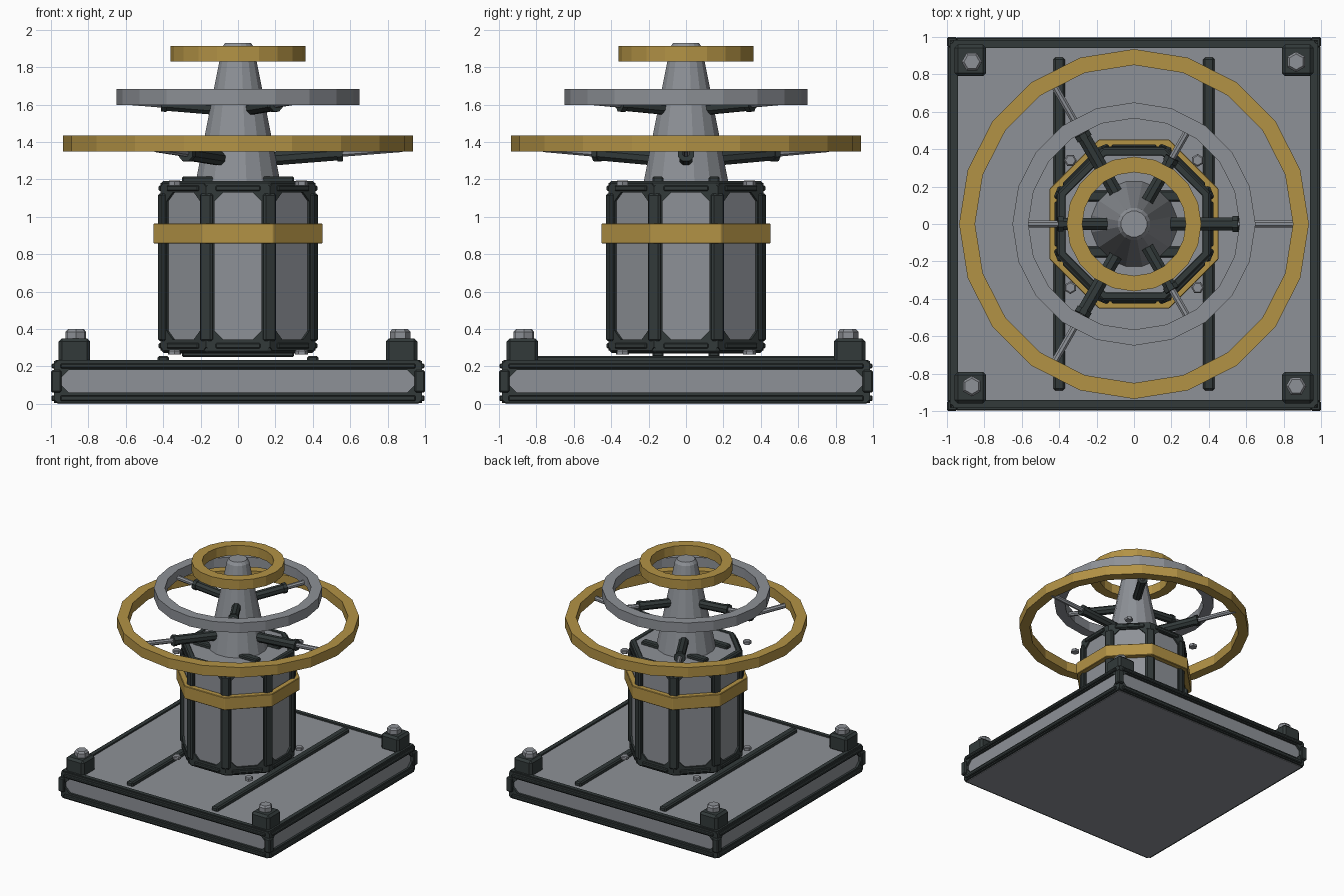
import bpy, bmesh, math
from mathutils import Vector, Matrix

if "Cube" in bpy.data.objects:
    bpy.data.objects.remove(bpy.data.objects["Cube"])


def material(name, col):
    m = bpy.data.materials.new(name)
    m.diffuse_color = (*col, 1)
    m.use_nodes = True
    m.node_tree.nodes["Principled BSDF"].inputs["Base Color"].default_value = m.diffuse_color
    return m


GREY = material("steel grey", (0.27, 0.285, 0.31))
DARK = material("dark iron", (0.032, 0.042, 0.042))
GOLD = material("brass gold", (0.45, 0.29, 0.06))


def finish(name, bm, mat, matrix=None, bevel=0):
    if matrix:
        bm.transform(matrix)
    bmesh.ops.recalc_face_normals(bm, faces=bm.faces)
    me = bpy.data.meshes.new(name)
    bm.to_mesh(me)
    bm.free()
    me.materials.append(mat)
    ob = bpy.data.objects.new(name, me)
    bpy.context.collection.objects.link(ob)
    if bevel:
        mod = ob.modifiers.new("bevel", 'BEVEL')
        mod.width, mod.segments = bevel, 1
    return ob


def box(name, lo, hi, mat, bevel=0, matrix=None):
    bm = bmesh.new()
    bmesh.ops.create_cube(bm, size=1)
    lo, hi = Vector(lo), Vector(hi)
    bm.transform(Matrix.Translation((lo + hi) / 2) @ Matrix.Diagonal((*(hi - lo), 1)))
    return finish(name, bm, mat, matrix, bevel)


def ngon(n, r, turn=0):
    return [(r * math.cos(turn + 2 * math.pi * i / n), r * math.sin(turn + 2 * math.pi * i / n))
            for i in range(n)]


def cut_rect(hw, lo, hi, c):
    """Rectangle outline with chamfered corners."""
    return [(hw, lo + c), (hw, hi - c), (hw - c, hi), (c - hw, hi),
            (-hw, hi - c), (-hw, lo + c), (c - hw, lo), (hw - c, lo)]


def ring(name, outer, inner, z0, z1, mat, matrix=None, bevel=0):
    """Flat ring between two outlines with equal point counts."""
    bm = bmesh.new()
    loops = [[bm.verts.new((x, y, z)) for x, y in pts]
             for pts, z in ((outer, z0), (outer, z1), (inner, z1), (inner, z0))]
    n = len(outer)
    for k in range(4):
        a, b = loops[k], loops[(k + 1) % 4]
        for i in range(n):
            j = (i + 1) % n
            bm.faces.new((a[i], a[j], b[j], b[i]))
    return finish(name, bm, mat, matrix, bevel)


def lathe(name, profile, n, mat, matrix=None, turn=0):
    """Closed solid stacked from n-sided outlines, profile = (radius, height)."""
    bm = bmesh.new()
    loops = [[bm.verts.new((x, y, z)) for x, y in ngon(n, r, turn)] for r, z in profile]
    for a, b in zip(loops, loops[1:]):
        for i in range(n):
            j = (i + 1) % n
            bm.faces.new((a[i], a[j], b[j], b[i]))
    bm.faces.new(loops[0][::-1])
    bm.faces.new(loops[-1])
    return finish(name, bm, mat, matrix)


def rot(a):
    return Matrix.Rotation(a, 4, 'Z')


# local (u, v, n) -> (u, -n, v): a plate drawn flat then stood up facing the front
STAND = Matrix(((1, 0, 0, 0), (0, 0, -1, 0), (0, 1, 0, 0), (0, 0, 0, 1)))
C8 = math.cos(math.pi / 8)
T8 = math.pi / 8

# base slab with framed sides
box("base_core", (-0.965, -0.965, 0), (0.965, 0.965, 0.222), GREY)
for k in range(4):
    m = rot(k * math.pi / 2)
    ring("base_side_frame", cut_rect(0.98, 0.005, 0.23, 0.015), cut_rect(0.945, 0.06, 0.18, 0.04),
         0.955, 0.983, DARK, m @ STAND)
    box("base_top_edge", (-0.95, -0.998, 0.19), (0.95, -0.945, 0.215), DARK, 0.006, m)
    box("base_bottom_edge", (-0.95, -0.998, 0.015), (0.95, -0.945, 0.045), DARK, 0.006, m)
    box("base_corner_bar", (0.945, -1, 0.06), (1, -0.945, 0.18), DARK, 0.008, m)
    # corner blocks with hex bolts
    box("corner_block", (0.79, -0.96, 0.21), (0.96, -0.79, 0.35), DARK, 0.018, m)
    lathe("corner_bolt", [(0.055, 0.345), (0.055, 0.385), (0.042, 0.4)], 6, GREY,
          m @ Matrix.Translation((0.867, -0.867, 0)))
    # small bolts below and above the drum
    for z in (0.263, 1.168):
        lathe("small_bolt", [(0.034, 0), (0.034, 0.02), (0.026, 0.027)], 6, GREY,
              m @ Matrix.Translation((0.34, -0.34, z)))
ring("base_top_frame", cut_rect(0.975, -0.975, 0.975, 0.01), cut_rect(0.942, -0.942, 0.942, 0.01),
     0.2, 0.235, DARK)

# rails on the base and bars on the drum ends
for s in (-1, 1):
    box("base_rail", (s * 0.4 - 0.03, -0.89, 0.215), (s * 0.4 + 0.03, 0.89, 0.257), DARK, 0.01)
    for z in (0.25, 1.18):
        box("drum_end_bar", (-0.3, s * 0.15 - 0.03, z), (0.3, s * 0.15 + 0.03, z + 0.035), DARK, 0.008)

# octagonal drum with framed panels
lathe("drum_core", [(0.37 / C8, 0.268), (0.4 / C8, 0.29), (0.4 / C8, 1.165), (0.37 / C8, 1.187)],
      8, GREY, turn=T8)
for z in (0.273, 1.155):
    ring("drum_rim", ngon(8, 0.408 / C8, T8), ngon(8, 0.36 / C8, T8), z, z + 0.037, DARK, bevel=0.01)
for k in range(8):
    m = rot(k * math.pi / 4)
    ring("drum_panel_frame", cut_rect(0.172, 0.285, 1.18, 0.02), cut_rect(0.125, 0.345, 1.13, 0.045),
         0.39, 0.414, DARK, m @ STAND)
    box("drum_end_edge", (-0.12, -0.424, 1.138), (0.12, -0.4, 1.168), DARK, 0.006, m)
    box("drum_end_edge_low", (-0.12, -0.424, 0.295), (0.12, -0.4, 0.325), DARK, 0.006, m)
    box("drum_corner_bar", (-0.036, -0.452, 0.335), (0.036, -0.41, 1.125), DARK, 0.01,
        m @ rot(T8))
ring("drum_band", ngon(8, 0.452 / C8, T8), ngon(8, 0.405 / C8, T8), 0.857, 0.965, GOLD, bevel=0.004)

# central cone
lathe("cone", [(0.232, 1.18), (0.087, 1.905), (0.07, 1.93)], 16, GREY, turn=math.pi / 16)

# stacked rings
for name, ro, ri, z0, z1, mat in (("large_ring", 0.935, 0.85, 1.35, 1.435, GOLD),
                                  ("middle_ring", 0.65, 0.565, 1.598, 1.682, GREY),
                                  ("small_ring", 0.36, 0.277, 1.83, 1.913, GOLD)):
    ring(name, ngon(20, ro), ngon(20, ri), z0, z1, mat)


# telescopic spokes under the two lower rings
def spoke(angle, r0, r1, r2, z0, z2, rad):
    tilt = math.atan2(z2 - z0, r2 - r0)
    m = rot(angle) @ Matrix.Translation((r0, 0, z0)) @ Matrix.Rotation(math.pi / 2 - tilt, 4, 'Y')
    a, b = r1 - r0, r2 - r0
    lathe("spoke_sleeve", [(rad, 0), (rad, a - 0.03), (rad * 1.18, a - 0.03), (rad * 1.18, a)],
          8, DARK, m, T8)
    lathe("spoke_rod", [(0.02, a - 0.02), (0.02, b)], 8, GREY, m, T8)


for k in range(3):
    a = k * 2 * math.pi / 3
    spoke(a, 0.12, 0.56, 0.88, 1.305, 1.365, 0.039)
    spoke(a + math.pi / 3, 0.08, 0.41, 0.6, 1.575, 1.618, 0.036)
